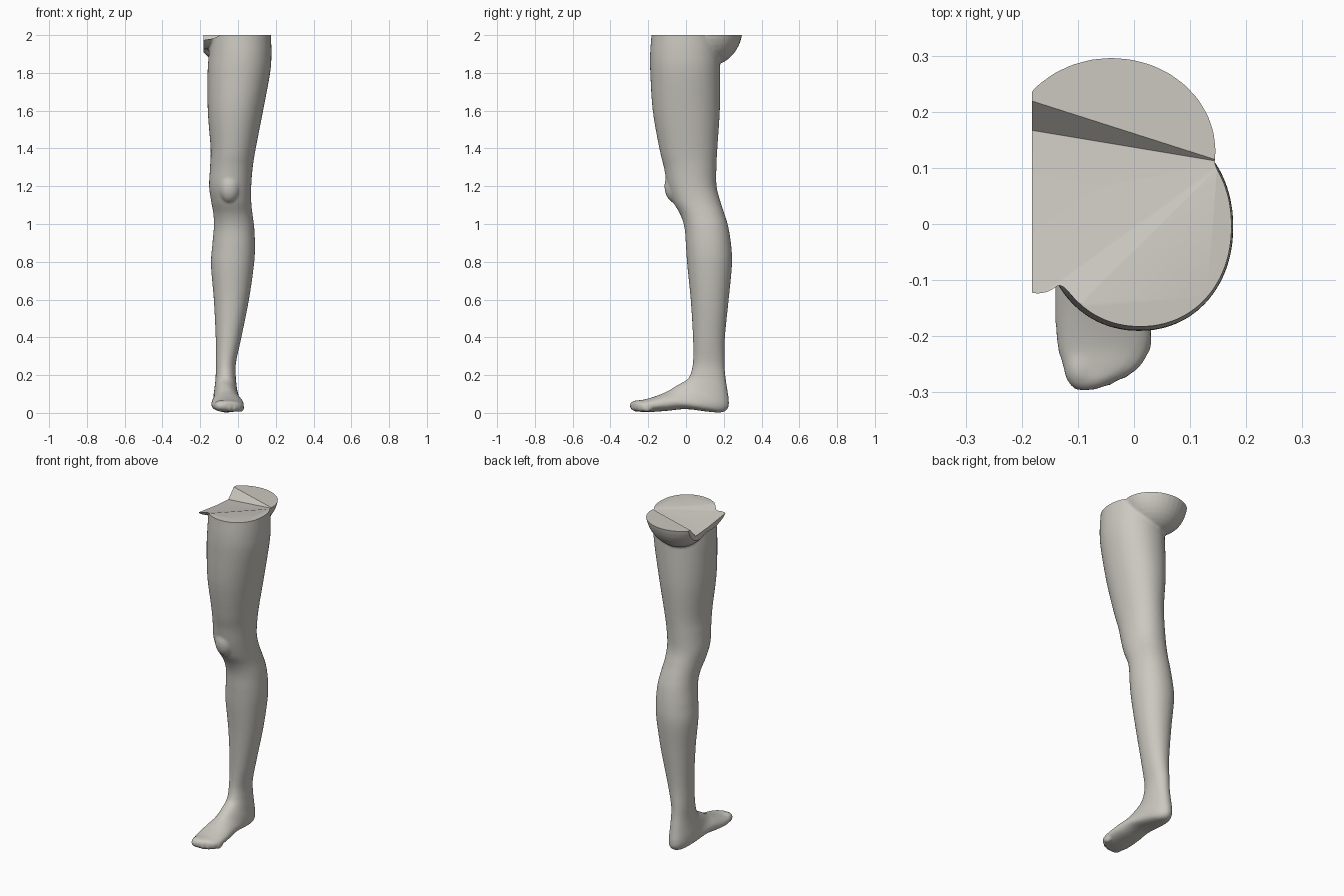
import bpy, bmesh, math
from mathutils import Vector, Matrix

if "Cube" in bpy.data.objects:
    bpy.data.objects.remove(bpy.data.objects["Cube"])

# ---------- helpers ----------
def catmull(rows, steps):
    out = []
    n = len(rows)
    for i in range(n - 1):
        p0, p1, p2, p3 = (rows[max(0, min(n - 1, i + k))] for k in (-1, 0, 1, 2))
        for s in range(steps):
            t = s / steps
            out.append([0.5 * (2 * b + (c - a) * t + (2 * a - 5 * b + 4 * c - d) * t * t
                               + (3 * b - a - 3 * c + d) * t ** 3)
                        for a, b, c, d in zip(p0, p1, p2, p3)])
    return out + [list(rows[-1])]

def loft(bm, rows, seg=48):
    # each row: front point (y, z), back point (y, z), left x, right x
    rings = []
    for ya, za, yb, zb, xl, xr in rows:
        ring = []
        for k in range(seg):
            a = 2 * math.pi * k / seg
            c, s = math.cos(a), math.sin(a)
            c = math.copysign(abs(c) ** 0.95, c)
            s = math.copysign(abs(s) ** 0.95, s)
            ring.append(bm.verts.new(((xl + xr) / 2 + c * (xr - xl) / 2,
                                      (ya + yb) / 2 + s * (yb - ya) / 2,
                                      (za + zb) / 2 + s * (zb - za) / 2)))
        rings.append(ring)
    for r, q in zip(rings, rings[1:]):
        for k in range(seg):
            j = (k + 1) % seg
            bm.faces.new((r[k], r[j], q[j], q[k]))
    bm.faces.new(rings[0])
    bm.faces.new(rings[-1])

def ellipsoid(bm, centre, radii):
    m = Matrix.Translation(centre) @ Matrix.Diagonal((*radii, 1))
    bmesh.ops.create_uvsphere(bm, u_segments=32, v_segments=20, radius=1, matrix=m)

def to_object(name, bm):
    bmesh.ops.recalc_face_normals(bm, faces=bm.faces)
    me = bpy.data.meshes.new(name)
    bm.to_mesh(me)
    bm.free()
    ob = bpy.data.objects.new(name, me)
    bpy.context.collection.objects.link(ob)
    return ob

def hull_cut(target, points):
    bm = bmesh.new()
    for p in points:
        bm.verts.new(p)
    bmesh.ops.convex_hull(bm, input=bm.verts[:])
    cutter = to_object("cutter", bm)
    cutter.hide_render = True
    mod = target.modifiers.new("cut", 'BOOLEAN')
    mod.operation = 'DIFFERENCE'
    mod.solver = 'EXACT'
    mod.object = cutter
    bpy.ops.object.modifier_apply(modifier=mod.name)
    bpy.data.objects.remove(cutter)

def box(x0, x1, y0, y1, z0, z1):
    return [(x, y, z) for x in (x0, x1) for y in (y0, y1) for z in (z0, z1)]

# ---------- leg sections: z, front y, back y, left x, right x ----------
leg_rows = [
    (2.08, -.178, .17, -.152, .168), (2.0, -.183, .175, -.152, .174),
    (1.9, -.19, .18, -.155, .177), (1.8, -.189, .181, -.161, .17),
    (1.6, -.176, .179, -.16, .133), (1.4, -.141, .166, -.145, .094),
    (1.3, -.117, .161, -.148, .078), (1.2, -.098, .162, -.153, .07),
    (1.12, -.07, .182, -.142, .07), (1.05, -.03, .205, -.13, .077),
    (0.98, -.008, .225, -.128, .086), (0.88, .0, .24, -.137, .09),
    (0.78, .007, .243, -.143, .084), (0.6, .025, .226, -.128, .058),
    (0.4, .037, .206, -.118, .018), (0.27, .037, .204, -.118, -.01)]
leg = [(f, z, b, z, l, r) for z, f, b, l, r in leg_rows]

# ---------- foot sections: turn from level at the ankle to upright at the toes ----------
foot = [
    (.022, .2, .208, .2, -.118, -.012), (.0, .172, .218, .13, -.122, -.008),
    (-.025, .158, .227, .065, -.127, -.003), (-.045, .147, .222, .025, -.13, .003),
    (-.07, .132, .19, .003, -.132, .008), (-.095, .116, .12, .006, -.135, .014),
    (-.13, .1, .0, .02, -.138, .022), (-.17, .085, -.1, .011, -.141, .03),
    (-.22, .071, -.2, .004, -.138, .03), (-.26, .066, -.25, .007, -.126, .01),
    (-.284, .061, -.28, .013, -.112, -.035), (-.296, .048, -.294, .025, -.1, -.068)]

bm = bmesh.new()
loft(bm, catmull(leg + foot, 6))
# kneecap
ellipsoid(bm, (-.045, -.052, 1.2), (.06, .062, .09))
# buttock and crotch
ellipsoid(bm, (-.04, .13, 2.04), (.19, .17, .2))
ellipsoid(bm, (-.18, .02, 2.03), (.1, .17, .105))
# toes
ellipsoid(bm, (-.092, -.253, .037), (.034, .045, .03))
for x, y in ((-.045, -.258), (-.02, -.247), (.001, -.23), (.016, -.207)):
    ellipsoid(bm, (x, y, .028), (.016, .03, .023))
body = to_object("leg", bm)
bpy.context.view_layer.objects.active = body
body.select_set(True)

# fuse the parts into one skin and soften the joins
mod = body.modifiers.new("fuse", 'REMESH')
mod.mode = 'VOXEL'
mod.voxel_size = 0.007
bpy.ops.object.modifier_apply(modifier=mod.name)
mod = body.modifiers.new("soften", 'SMOOTH')
mod.factor = 0.5
mod.iterations = 6
bpy.ops.object.modifier_apply(modifier=mod.name)

# flat cuts at the top and the inner side
hull_cut(body, box(-1, 1, -1, 1, 2.0, 3))
hull_cut(body, box(-1, -.182, -1, 1, 1.5, 3))
# sloping valley in the top towards the inner side
rim = [(.16, .11, 2.0), (-.09, -.14, 2.0), (-.2, -.15, 1.975),
       (-.2, .04, 1.95), (-.2, .17, 1.94), (-.2, .225, 2.0)]
hull_cut(body, rim + [(x, y, 2.1) for x, y, z in rim])

# ---------- colour and shading ----------
mat = bpy.data.materials.new("warm grey")
mat.diffuse_color = (.6, .58, .53, 1)
mat.use_nodes = True
mat.node_tree.nodes["Principled BSDF"].inputs["Base Color"].default_value = mat.diffuse_color
body.data.materials.clear()
body.data.materials.append(mat)
for p in body.data.polygons:
    p.material_index = 0
bpy.ops.object.shade_smooth_by_angle(angle=math.radians(35))
